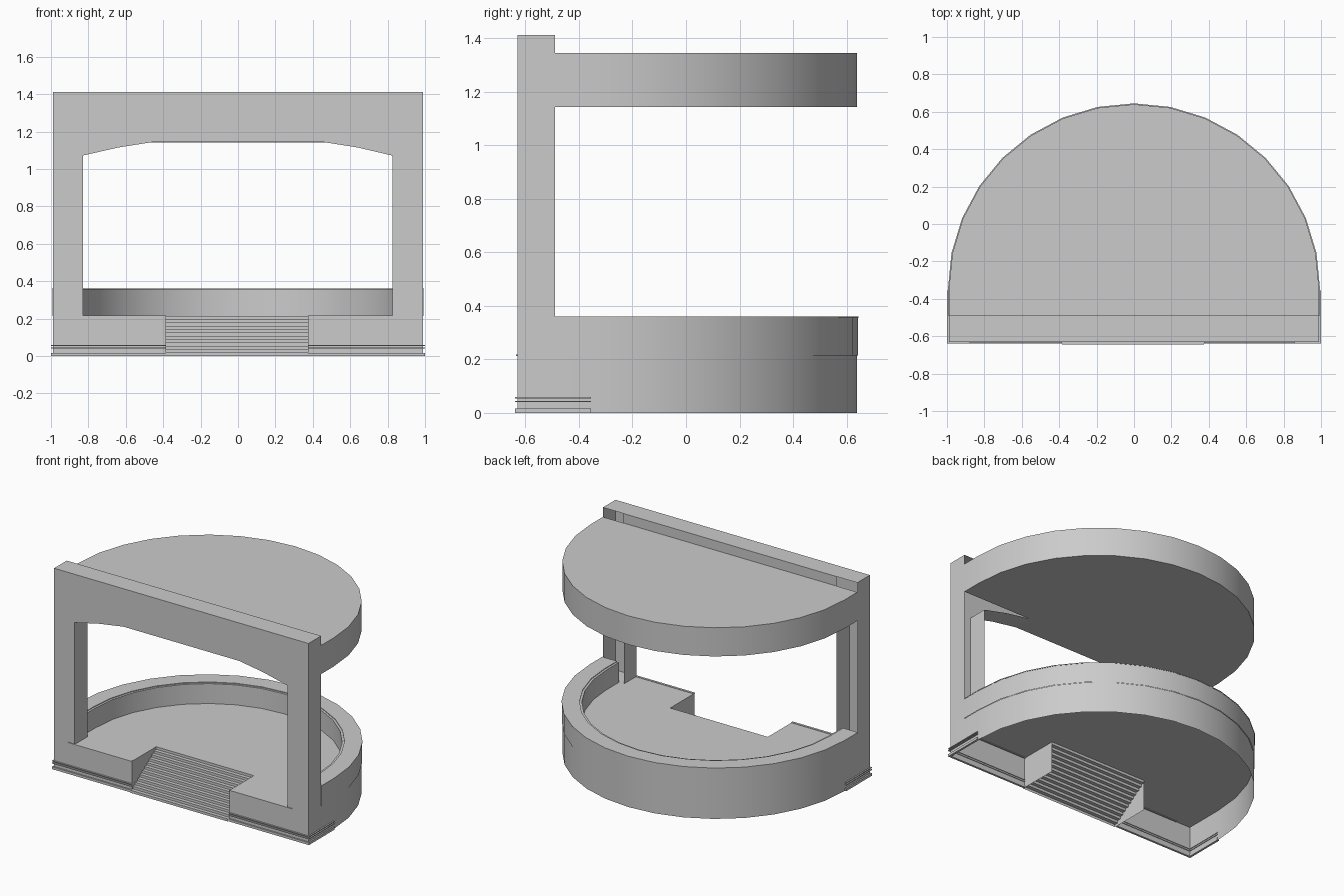
import bpy, bmesh, math

if "Cube" in bpy.data.objects:
    bpy.data.objects.remove(bpy.data.objects["Cube"])

FRONT, BACK, CY = -0.63, -0.49, -0.35     # frame front, frame back, arc centre
FLOOR, R = 0.215, 0.99
NL, NR = -0.385, 0.375                    # stair notch sides


def finish(name, bm, smooth=False):
    bmesh.ops.remove_doubles(bm, verts=bm.verts, dist=1e-5)
    bmesh.ops.recalc_face_normals(bm, faces=bm.faces)
    me = bpy.data.meshes.new(name)
    bm.to_mesh(me)
    bm.free()
    ob = bpy.data.objects.new(name, me)
    bpy.context.collection.objects.link(ob)
    if smooth:
        bpy.ops.object.select_all(action='DESELECT')
        ob.select_set(True)
        bpy.context.view_layer.objects.active = ob
        bpy.ops.object.shade_smooth_by_angle(angle=math.radians(30))
    return ob


def face(bm, pts):
    return bm.faces.new([bm.verts.new(p) for p in pts])


def arc(r, n=16):
    """Half circle from +x round the back to -x."""
    return [(r * math.cos(math.pi * i / n), CY + r * math.sin(math.pi * i / n))
            for i in range(n + 1)]


def prism(name, outline, z0, z1, skip=(), bottom=True, top=True, smooth=True):
    """Vertical extrusion of an outline; skipped edges stay open."""
    bm = bmesh.new()
    n = len(outline)
    for i in range(n):
        if i not in skip:
            a, b = outline[i], outline[(i + 1) % n]
            face(bm, [(*a, z0), (*b, z0), (*b, z1), (*a, z1)])
    if top:
        face(bm, [(*p, z1) for p in outline])
    if bottom:
        face(bm, [(*p, z0) for p in outline])
    return finish(name, bm, smooth)


def box(name, x0, x1, y0, y1, z0, z1):
    return prism(name, [(x0, y0), (x1, y0), (x1, y1), (x0, y1)], z0, z1, smooth=False)


def ring_wall(name, r_out, r_in, z0, z1):
    """Curved wall with straight ends reaching the frame."""
    outer = [(r_out, BACK)] + arc(r_out) + [(-r_out, BACK)]
    inner = [(r_in, BACK)] + arc(r_in) + [(-r_in, BACK)]
    bm = bmesh.new()
    n = len(outer)
    for i in range(n - 1):
        a, b, c, d = outer[i], outer[i + 1], inner[i + 1], inner[i]
        face(bm, [(*a, z0), (*b, z0), (*b, z1), (*a, z1)])
        face(bm, [(*d, z0), (*c, z0), (*c, z1), (*d, z1)])
        face(bm, [(*a, z1), (*b, z1), (*c, z1), (*d, z1)])
    for i in (0, n - 1):
        a, d = outer[i], inner[i]
        face(bm, [(*a, z0), (*d, z0), (*d, z1), (*a, z1)])
    return finish(name, bm, True)


# Hollow base with floor and stair notch (open underneath)
notch = [(-R, FRONT), (NL, FRONT), (NL, -0.36), (NR, -0.36), (NR, FRONT), (R, FRONT)]
prism("stage_base", notch + arc(R), 0, FLOOR, skip=(2,), bottom=False)

# Low curved wall and its thin cap
ring_wall("curved_wall", 0.993, 0.865, FLOOR, 0.355)
ring_wall("wall_cap", 0.995, 0.88, 0.355, 0.36)

# Stairs as a folded sheet
bm = bmesh.new()
steps, y0, y1 = 12, -0.645, -0.36
path = []
for i in range(steps):
    y = y0 + (y1 - y0) * i / (steps - 1)
    path += [(y, FLOOR * i / steps), (y, FLOOR * (i + 1) / steps)]
for (ya, za), (yb, zb) in zip(path, path[1:]):
    face(bm, [(NL, ya, za), (NR, ya, za), (NR, yb, zb), (NL, yb, zb)])
finish("stairs", bm)

# Front frame: face plus returns, open at the back
opening = [(-0.83, FLOOR), (-0.83, 1.072), (-0.64, 1.115), (-0.45, 1.145),
           (0.45, 1.145), (0.64, 1.115), (0.825, 1.072), (0.825, FLOOR)]
frame = [(R, FLOOR), (R, 1.412), (-R, 1.412), (-R, FLOOR)] + opening
bm = bmesh.new()
face(bm, [(x, FRONT, z) for x, z in frame])
for i in range(len(frame)):
    (xa, za), (xb, zb) = frame[i], frame[(i + 1) % len(frame)]
    if za == zb == FLOOR:
        continue
    face(bm, [(xa, FRONT, za), (xb, FRONT, zb), (xb, BACK, zb), (xa, BACK, za)])
# Parapet back panel above the roof
face(bm, [(-0.83, BACK, 1.345), (0.83, BACK, 1.345), (0.83, BACK, 1.412), (-0.83, BACK, 1.412)])
finish("front_frame", bm)

# Roof slab
prism("roof", [(-R, BACK), (R, BACK)] + arc(R), 1.143, 1.345)

# Base trims wrapping the front corners, and thin floor edges
for side, inner in ((-1, NL), (1, NR)):
    tag = "left" if side < 0 else "right"
    for k, (z0, z1) in enumerate(((0, 0.017), (0.040, 0.045), (0.054, 0.059))):
        outline = [(inner, -0.64), (side, -0.64), (side, -0.355),
                   (side * 0.985, -0.355), (side * 0.985, -0.625), (inner, -0.625)]
        prism(f"{tag}_trim_{k}", outline, z0, z1, smooth=False)
    end = -0.88 if side < 0 else 0.86
    box(f"{tag}_floor_edge", min(inner, end), max(inner, end), -0.636, -0.62, 0.212, 0.218)
